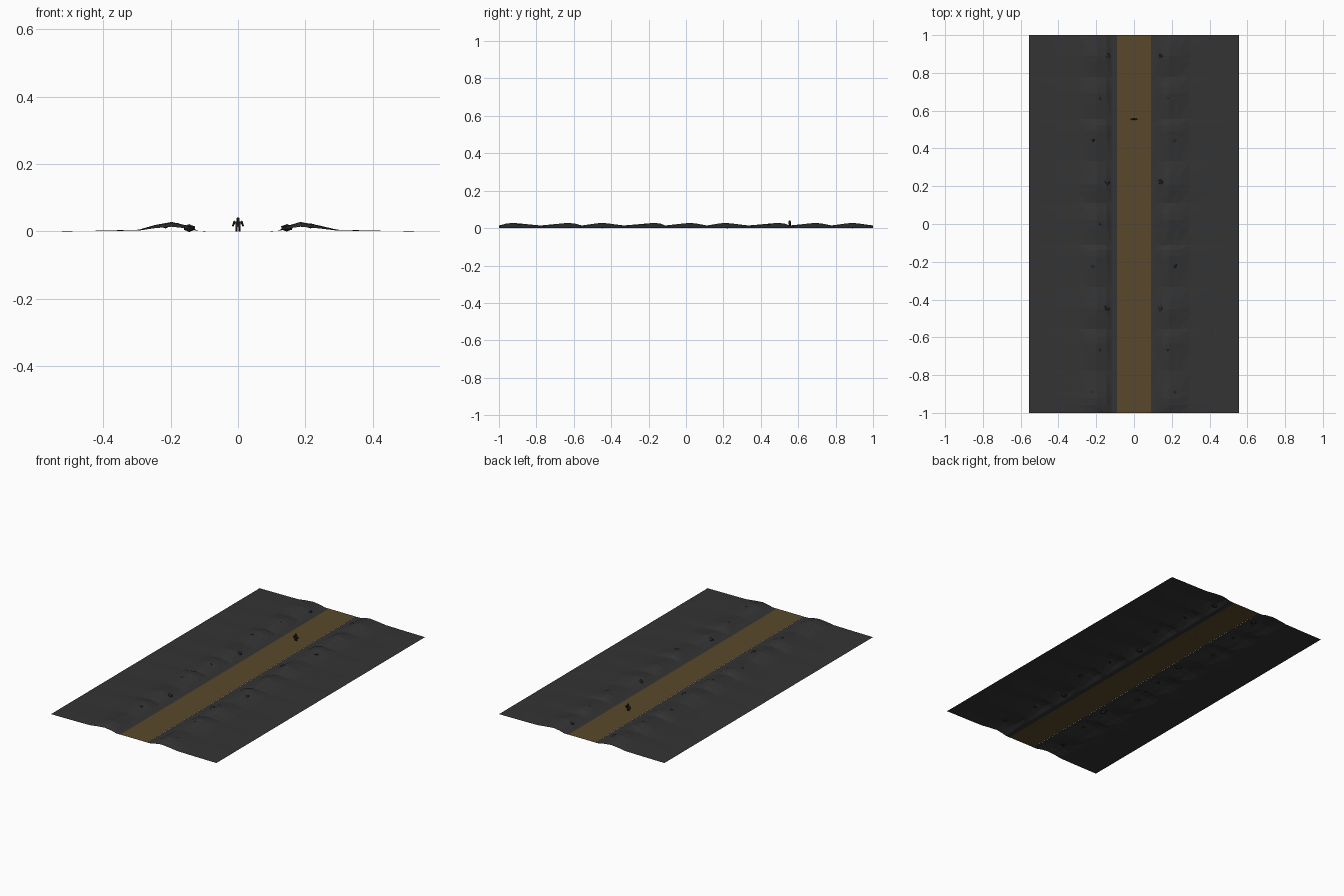
import bpy, bmesh, math, random
from mathutils import Matrix, Vector

random.seed(4)
cube = bpy.data.objects.get("Cube")
if cube:
    bpy.data.objects.remove(cube, do_unlink=True)


def material(name, r, g, b):
    m = bpy.data.materials.new(name)
    m.use_nodes = True
    m.diffuse_color = (r, g, b, 1)
    bsdf = next(n for n in m.node_tree.nodes if n.type == 'BSDF_PRINCIPLED')
    bsdf.inputs["Base Color"].default_value = (r, g, b, 1)
    return m


GROUND = material("ash ground", 0.034, 0.034, 0.034)
PATH = material("dusty path", 0.1, 0.066, 0.024)
ROCK = material("dark rock", 0.022, 0.021, 0.024)
CLOTH = material("dark cloth", 0.018, 0.014, 0.013)
BRASS = material("dull brass", 0.12, 0.075, 0.02)


def finish(name, bm, mat):
    mesh = bpy.data.meshes.new(name)
    bm.to_mesh(mesh)
    bm.free()
    mesh.materials.append(mat)
    obj = bpy.data.objects.new(name, mesh)
    bpy.context.collection.objects.link(obj)
    return obj


def sheet(name, columns, rows, height, mat):
    bm = bmesh.new()
    grid = [[bm.verts.new((x, y, height(i, j))) for i, x in enumerate(columns)]
            for j, y in enumerate(rows)]
    for j in range(len(rows) - 1):
        for i in range(len(columns) - 1):
            a, b = grid[j][i], grid[j][i + 1]
            c, d = grid[j + 1][i + 1], grid[j + 1][i]
            bm.faces.new((a, b, c))
            bm.faces.new((a, c, d))
    bmesh.ops.recalc_face_normals(bm, faces=bm.faces)
    if sum(f.normal.z for f in bm.faces) < 0:
        bmesh.ops.reverse_faces(bm, faces=bm.faces)
    return finish(name, bm, mat)


# Flat path down the middle
sheet("path", [-0.09, 0.09], [-1, 1], lambda i, j: 0.0005, PATH)

# Banks: a cross-section whose height swells and dips along the path
STEP = 2 / 9
shift = [-0.035, 0.035, -0.005, 0.05, 0.02, -0.012, 0.045, 0.025, 0.0]
rows, swell = [-1.0], [0.5]
for k, s in enumerate(shift):
    start = -1 + k * STEP
    peak = start + STEP / 2 + s
    rows += [peak - 0.035, peak, peak + 0.035, start + STEP]
    swell += [0.88, 1.0, 0.88, 0.5]

profile = [(0.09, 0.0), (0.12, 0.002), (0.145, 0.016), (0.185, 0.028),
           (0.235, 0.019), (0.295, 0.005), (0.42, 0.002), (0.555, 0.0)]
for side, label, crest in ((1, "left", 0.0), (-1, "right", 0.012)):
    columns = [side * (x + (crest if 2 < i < 5 else 0))
               for i, (x, z) in enumerate(profile)]
    sheet(label + "_bank", columns, rows,
          lambda i, j: profile[i][1] * swell[j], GROUND)

# Half-buried rocks, stepping outward in groups of three
for side, label in ((1, "left"), (-1, "right")):
    for k in range(9):
        x = side * (0.215, 0.18, 0.145)[k % 3]
        size = (0.013, 0.010, 0.018)[k % 3]
        z = (0.017, 0.019, 0.010)[k % 3]
        bm = bmesh.new()
        bmesh.ops.create_icosphere(bm, subdivisions=1, radius=size)
        for v in bm.verts:
            v.co *= random.uniform(0.8, 1.15)
            v.co.z *= 0.6
        bmesh.ops.rotate(bm, verts=bm.verts,
                         matrix=Matrix.Rotation(random.uniform(0, math.tau), 3, 'Z'))
        rock = finish(f"{label}_rock_{k + 1}", bm, ROCK)
        rock.location = (x, -1 + (k + 0.5) * STEP, z)

# Small traveller standing on the path
BASE = Vector((0, 0.555, 0))


def limb(name, start, end, r1, r2, mat, sides=6, depth=1.0):
    a, b = Vector(start), Vector(end)
    bm = bmesh.new()
    bmesh.ops.create_cone(bm, cap_ends=True, segments=sides, radius1=r1,
                          radius2=r2, depth=(b - a).length)
    bmesh.ops.scale(bm, vec=(1, depth, 1), verts=bm.verts)
    turn = Vector((0, 0, 1)).rotation_difference(b - a).to_matrix()
    bmesh.ops.rotate(bm, verts=bm.verts, matrix=turn)
    obj = finish(name, bm, mat)
    obj.location = BASE + (a + b) / 2


limb("torso", (0, 0, 0.013), (0, 0, 0.030), 0.007, 0.011, CLOTH, 6, 0.65)
limb("belt", (0, 0, 0.014), (0, 0, 0.017), 0.0085, 0.0085, BRASS, 6, 0.7)
limb("head", (0, 0, 0.030), (0, 0, 0.042), 0.006, 0.004, CLOTH)
limb("face", (0, -0.0045, 0.036), (0, -0.0065, 0.036), 0.003, 0.002, BRASS)
for side, label in ((1, "left"), (-1, "right")):
    limb(label + "_leg", (side * 0.005, 0, 0.0), (side * 0.004, 0, 0.015),
         0.0035, 0.004, CLOTH)
    limb(label + "_arm", (side * 0.010, 0, 0.029), (side * 0.016, 0, 0.015),
         0.004, 0.0025, CLOTH)
    limb(label + "_shoulder", (side * 0.008, 0, 0.028), (side * 0.015, 0, 0.027),
         0.005, 0.0025, BRASS)
